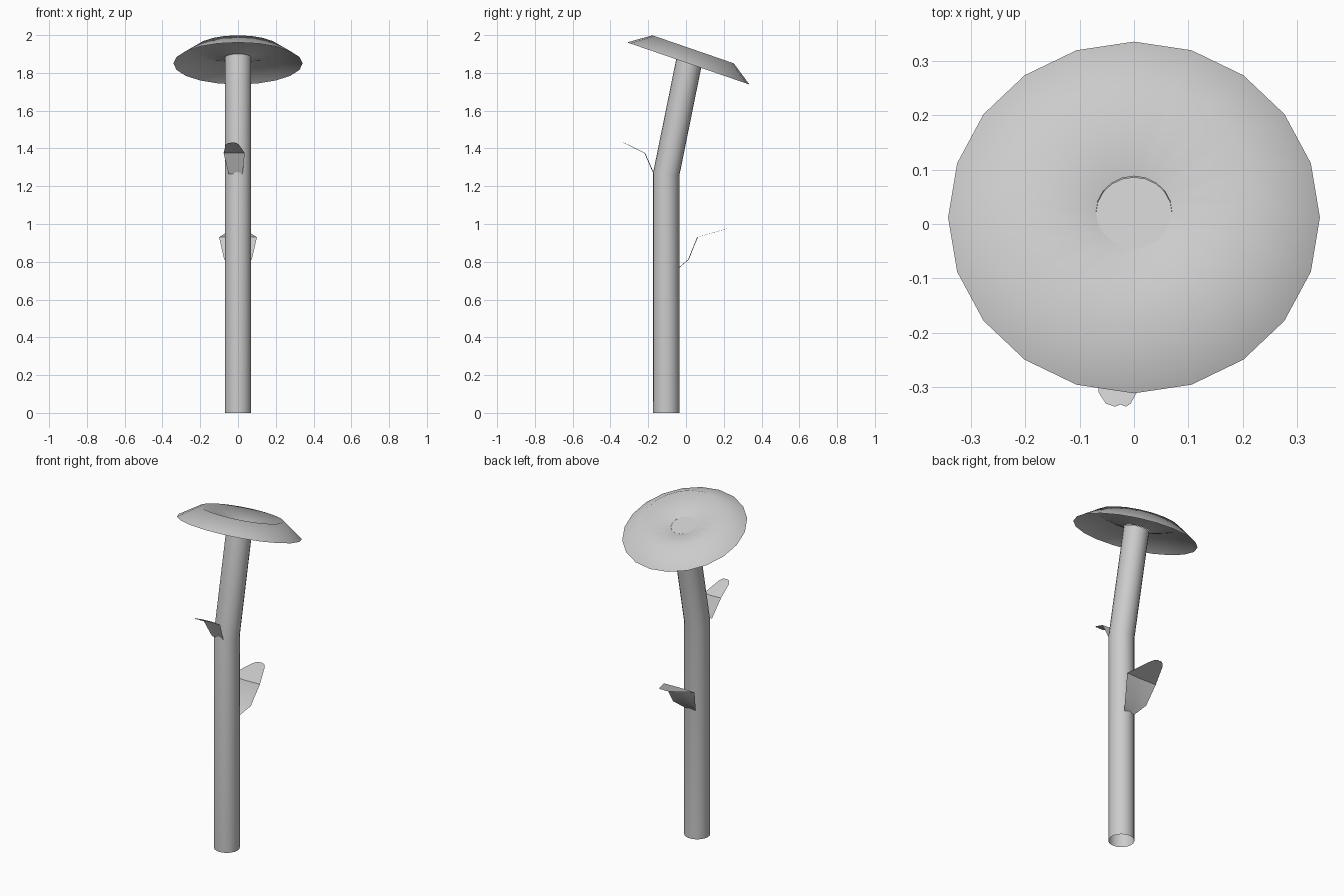
import bpy, bmesh, math
from mathutils import Vector, Matrix

if "Cube" in bpy.data.objects:
    bpy.data.objects.remove(bpy.data.objects["Cube"])

SIDES = 20
CAP_TILT = -math.radians(19)


def finish(name, bm, smooth=True):
    bmesh.ops.recalc_face_normals(bm, faces=bm.faces)
    mesh = bpy.data.meshes.new(name)
    bm.to_mesh(mesh)
    bm.free()
    ob = bpy.data.objects.new(name, mesh)
    bpy.context.collection.objects.link(ob)
    for p in mesh.polygons:
        p.use_smooth = smooth and len(p.vertices) == 4
    return ob


def ring(bm, radius, centre, tilt):
    # circle of vertices whose normal leans towards +y
    rot = Matrix.Rotation(tilt, 3, 'X')
    verts = []
    for i in range(SIDES):
        a = 2 * math.pi * i / SIDES
        v = Vector((radius * math.cos(a), radius * math.sin(a), 0))
        verts.append(bm.verts.new(Vector(centre) + rot @ v))
    return verts


def bridge(bm, rows, closed):
    for a, b in zip(rows, rows[1:]):
        n = len(a)
        for i in range(n if closed else n - 1):
            j = (i + 1) % n
            bm.faces.new((a[i], a[j], b[j], b[i]))


# Bent stem: open at the foot, flat disc at the top
bm = bmesh.new()
rows = [ring(bm, 0.07, (0, -0.105, 0), 0),
        ring(bm, 0.07, (0, -0.105, 1.262), -math.radians(5.7)),
        ring(bm, 0.07, (0, 0.02, 1.878), CAP_TILT)]
bridge(bm, rows, True)
rim = [bm.verts.new(v.co) for v in rows[-1]]
bm.faces.new(rim)
finish("stem", bm)

# Tilted mushroom cap: sloping brim, crest and dip down to the stem
axis = Vector((0, -math.sin(CAP_TILT), math.cos(CAP_TILT)))
base = Vector((0, 0.012, 1.85))
bm = bmesh.new()
rows = [ring(bm, r, base + axis * h, CAP_TILT)
        for r, h in ((0.342, 0), (0.228, 0.079), (0.07, 0.03))]
bridge(bm, rows, True)
finish("cap", bm)


# Leaves: folded strips, rows of (y, z, centre x, half width)
def leaf(name, profile, cup):
    bm = bmesh.new()
    rows = [[bm.verts.new((cx + s * half, y + (cup if s == 0 else 0), z))
             for s in (-1, 0, 1)] for y, z, cx, half in profile]
    bridge(bm, rows, False)
    ob = finish(name, bm)
    bpy.context.view_layer.objects.active = ob
    ob.select_set(True)
    bpy.ops.object.shade_smooth_by_angle(angle=math.radians(30))
    ob.select_set(False)


leaf("front_leaf", [(-0.172, 1.265, -0.013, 0.037), (-0.22, 1.375, -0.02, 0.056),
                    (-0.31, 1.42, -0.03, 0.035), (-0.33, 1.428, -0.029, 0.023),
                    (-0.336, 1.431, -0.025, 0.01)], 0.004)
leaf("back_leaf", [(-0.04, 0.765, 0, 0.035), (0.015, 0.812, 0, 0.073),
                   (0.063, 0.93, 0, 0.1), (0.19, 0.967, 0, 0.042),
                   (0.207, 0.972, 0, 0.028), (0.215, 0.975, 0, 0.01)], -0.004)
